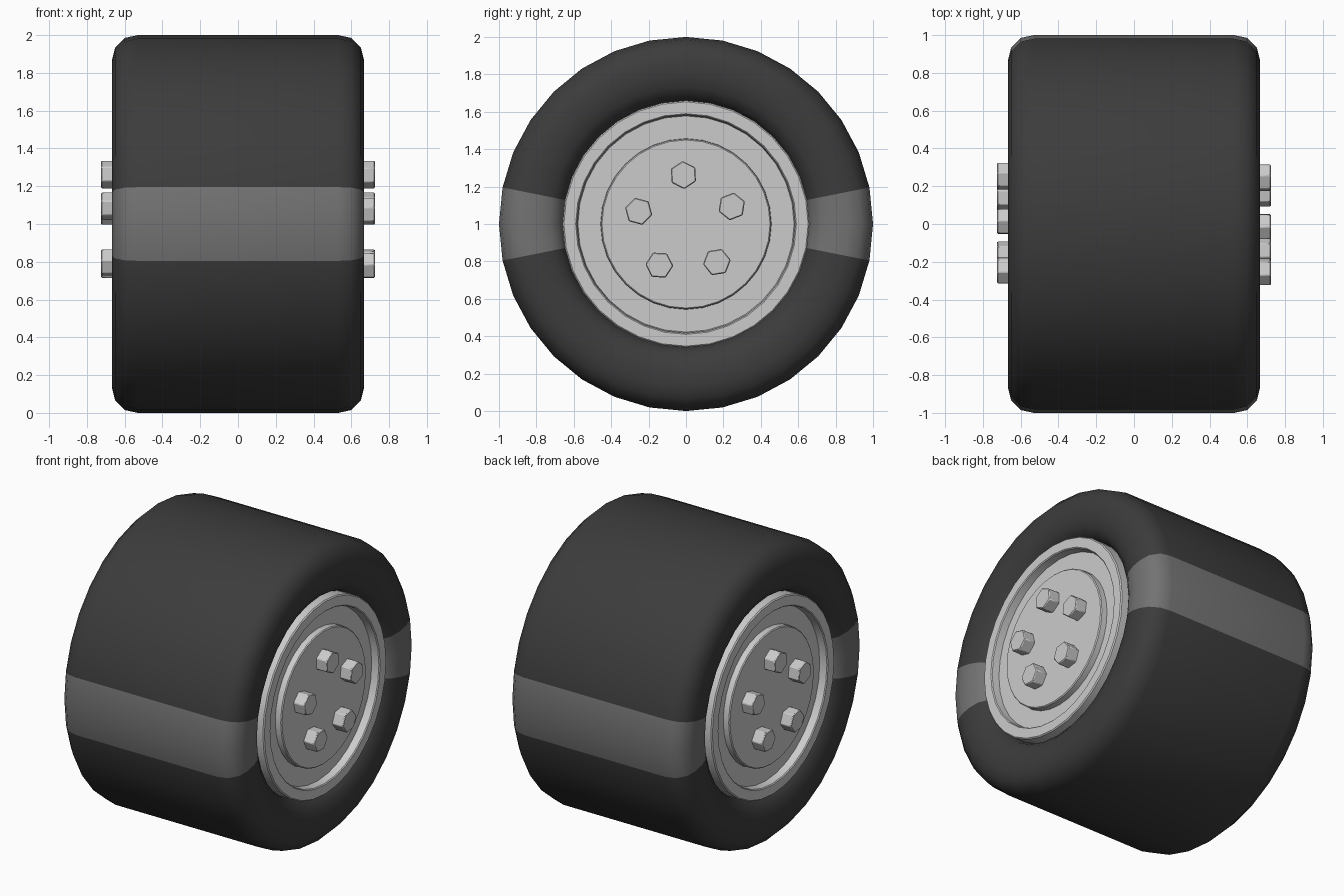
import bpy, bmesh
from math import sin, cos, pi, radians
from mathutils import Matrix

if "Cube" in bpy.data.objects:
    bpy.data.objects.remove(bpy.data.objects["Cube"])

SEG = 32
HUB = 1.0   # axle height


def material(name, v):
    m = bpy.data.materials.new(name)
    m.diffuse_color = (v, v, v, 1)
    m.use_nodes = True
    m.node_tree.nodes["Principled BSDF"].inputs["Base Color"].default_value = m.diffuse_color
    return m


def finish(bm, name, smooth_angle, mats=()):
    bmesh.ops.recalc_face_normals(bm, faces=bm.faces)
    me = bpy.data.meshes.new(name)
    bm.to_mesh(me)
    bm.free()
    ob = bpy.data.objects.new(name, me)
    bpy.context.collection.objects.link(ob)
    ob.location.z = HUB
    for m in mats:
        me.materials.append(m)
    bpy.ops.object.select_all(action='DESELECT')
    ob.select_set(True)
    bpy.context.view_layer.objects.active = ob
    bpy.ops.object.shade_smooth_by_angle(angle=radians(smooth_angle))
    return ob


def lathe(profile, closed=False):
    """Revolve (x, radius) points around the x axle."""
    bm = bmesh.new()
    rings = [[bm.verts.new((x, r * cos(2 * pi * k / SEG), r * sin(2 * pi * k / SEG)))
              for k in range(SEG)] for x, r in profile]
    pairs = list(zip(rings, rings[1:]))
    if closed:
        pairs.append((rings[-1], rings[0]))
    for a, b in pairs:
        for k in range(SEG):
            n = (k + 1) % SEG
            bm.faces.new((a[k], a[n], b[n], b[k]))
    if not closed:
        bm.faces.new(rings[0])
        bm.faces.new(rings[-1])
    return bm


# Tyre, with a lighter stripe on the two faces around +y and -y
half = [(.53, 1), (.60, .985), (.65, .935), (.667, .87), (.667, .80),
        (.652, .73), (.615, .68), (.56, .655)]
bm = lathe([(-x, r) for x, r in reversed(half)] + half, closed=True)
for f in bm.faces:
    c = f.calc_center_median()
    if abs(c.z) < abs(c.y) * sin(radians(11)):
        f.material_index = 1
finish(bm, "tyre", 50, [material("rubber", .045), material("stripe", .17)])

# Rims and bolts, the second side turned half way round
rim_profile = [(.50, .66), (.648, .66), (.655, .653), (.655, .59), (.649, .584),
               (.60, .578), (.60, .457), (.639, .455), (.645, .449)]
for side, turn in (("right", 0), ("left", pi)):
    flip = Matrix.Rotation(turn, 4, 'Z')
    bm = lathe(rim_profile)
    bm.transform(flip)
    finish(bm, side + "_rim", 30)

    bm = bmesh.new()
    for i in range(5):
        place = (flip @ Matrix.Rotation(2 * pi * i / 5 + radians(3), 4, 'X')
                 @ Matrix.Translation((.677, 0, .262)) @ Matrix.Rotation(pi / 2, 4, 'Y'))
        bmesh.ops.create_cone(bm, cap_ends=True, segments=6, radius1=.075,
                              radius2=.075, depth=.094,
                              matrix=place @ Matrix.Rotation(pi / 2, 4, 'Z'))
    # Turn hexagons so a corner points outward
    bolts = finish(bm, side + "_bolts", 20)
    bev = bolts.modifiers.new("edge_bevel", 'BEVEL')
    bev.width = .005
    bev.segments = 1
